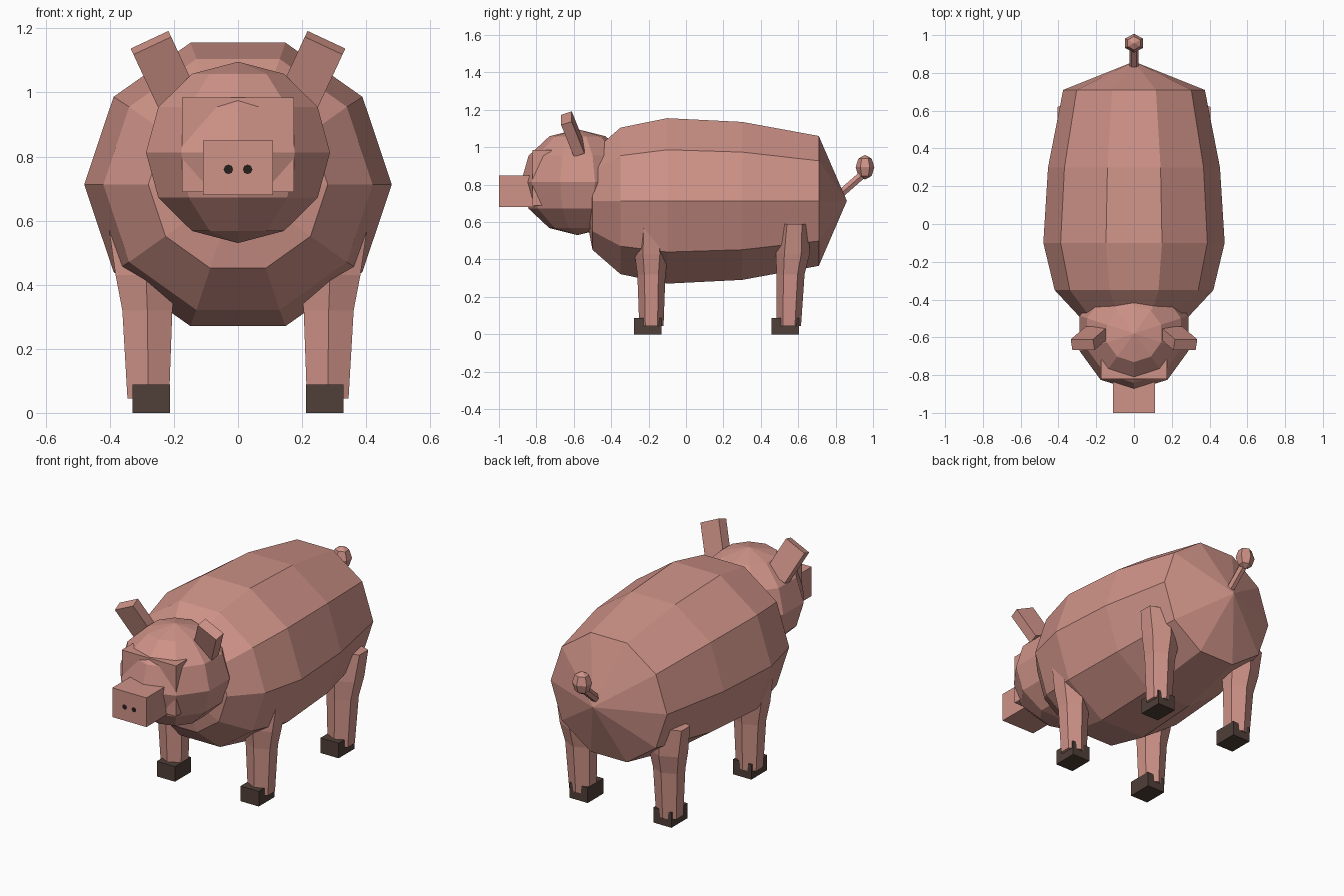
import bpy, bmesh
from math import cos, sin, pi, radians
from mathutils import Vector, Matrix

cube = bpy.data.objects.get("Cube")
if cube:
    bpy.data.objects.remove(cube, do_unlink=True)


def material(name, rgb):
    m = bpy.data.materials.new(name)
    m.use_nodes = True
    m.diffuse_color = (*rgb, 1)
    m.node_tree.nodes["Principled BSDF"].inputs["Base Color"].default_value = (*rgb, 1)
    return m


PINK = material("pink skin", (0.62, 0.29, 0.245))
HOOF = material("dark brown hoof", (0.08, 0.05, 0.04))
DARK = material("nostril dark", (0.02, 0.014, 0.012))


def finish(name, bm, mat):
    bmesh.ops.recalc_face_normals(bm, faces=bm.faces)
    mesh = bpy.data.meshes.new(name)
    bm.to_mesh(mesh)
    bm.free()
    mesh.materials.append(mat)
    ob = bpy.data.objects.new(name, mesh)
    bpy.context.scene.collection.objects.link(ob)
    return ob


def box(name, centre, size, mat, rot=Matrix()):
    bm = bmesh.new()
    bmesh.ops.create_cube(bm, size=1)
    bm.transform(Matrix.Translation(centre) @ rot @ Matrix.Diagonal((*size, 1)))
    return finish(name, bm, mat)


def ball(name, centre, radii, segments, rings, mat):
    bm = bmesh.new()
    bmesh.ops.create_uvsphere(bm, u_segments=segments, v_segments=rings, radius=1)
    bm.transform(Matrix.Translation(centre) @ Matrix.Diagonal((*radii, 1)))
    return finish(name, bm, mat)


def loft(name, rings, mat, tips=(None, None)):
    """Skin a list of point rings, closing each end with a tip point or a flat cap."""
    bm = bmesh.new()
    loops = [[bm.verts.new(p) for p in ring] for ring in rings]
    n = len(loops[0])
    for a, b in zip(loops, loops[1:]):
        for i in range(n):
            j = (i + 1) % n
            bm.faces.new((a[i], a[j], b[j], b[i]))
    for loop, tip in zip((loops[0], loops[-1]), tips):
        if tip is None:
            bm.faces.new(loop)
        else:
            t = bm.verts.new(tip)
            for i in range(n):
                bm.faces.new((loop[i], loop[(i + 1) % n], t))
    return finish(name, bm, mat)


# Ten-sided barrel body running front to back
BODY_Z = 0.713
profile = [(-0.5, 0.28, 0.275), (-0.35, 0.42, 0.412), (-0.1, 0.48, 0.465),
           (0.3, 0.455, 0.444), (0.71, 0.375, 0.365)]
loft("body",
     [[(rx * cos(k * pi / 5), y, BODY_Z + rz * sin(k * pi / 5)) for k in range(10)]
      for y, rx, rz in profile],
     PINK, ((0, -0.55, BODY_Z), (0, 0.86, BODY_Z)))

# Head, muzzle and snout
ball("head", (0, -0.58, 0.813), (0.302, 0.302, 0.283), 10, 6, PINK)
box("muzzle", (0, -0.77, 0.837), (0.35, 0.1, 0.295), PINK)
box("snout", (0, -0.9, 0.765), (0.22, 0.2, 0.17), PINK)

# Paired parts on both sides
for side, s in (("left", 1), ("right", -1)):
    bm = bmesh.new()
    bmesh.ops.create_circle(bm, cap_ends=True, segments=8, radius=0.015)
    bm.transform(Matrix.Translation((s * 0.03, -1.001, 0.76)) @ Matrix.Rotation(pi / 2, 4, "X"))
    finish(side + "_nostril", bm, DARK)

    tilt = Matrix.Rotation(s * radians(25), 4, "Y") @ Matrix.Rotation(radians(20), 4, "X")
    box(side + "_ear", (s * 0.232, -0.605, 1.07), (0.13, 0.06, 0.2), PINK, tilt)

    # Tapered six-sided legs with box hooves
    for end, y, lean in (("front", -0.185, 0.0), ("hind", 0.55, 0.03)):
        rings = []
        for z, rx, ry, t in ((0.045, 0.065, 0.065, 0), (0.32, 0.078, 0.075, 0.3),
                             (0.43, 0.095, 0.09, 0.7), (0.59, 0.115, 0.08, 1)):
            rings.append([(s * (0.28 + 0.01 * t) + rx * sin(k * pi / 3) / sin(pi / 3),
                           y + lean * t + ry * cos(k * pi / 3), z) for k in range(6)])
        loft(f"{end}_{side}_leg", rings, PINK)
        box(f"{end}_{side}_hoof", (s * 0.27, y - 0.02, 0.044), (0.117, 0.146, 0.088), HOOF)

# Tail: slim stalk with a faceted tuft
start, stop = Vector((0, 0.82, 0.745)), Vector((0, 0.945, 0.855))
across = (stop - start).normalized().cross(Vector((1, 0, 0)))
loft("tail_stalk",
     [[p + Vector((0.024 * cos(k * pi / 3), 0, 0)) + across * 0.024 * sin(k * pi / 3)
       for k in range(6)] for p in (start, stop)], PINK)
ball("tail_tip", (0, 0.957, 0.893), (0.055, 0.05, 0.066), 6, 4, PINK)
